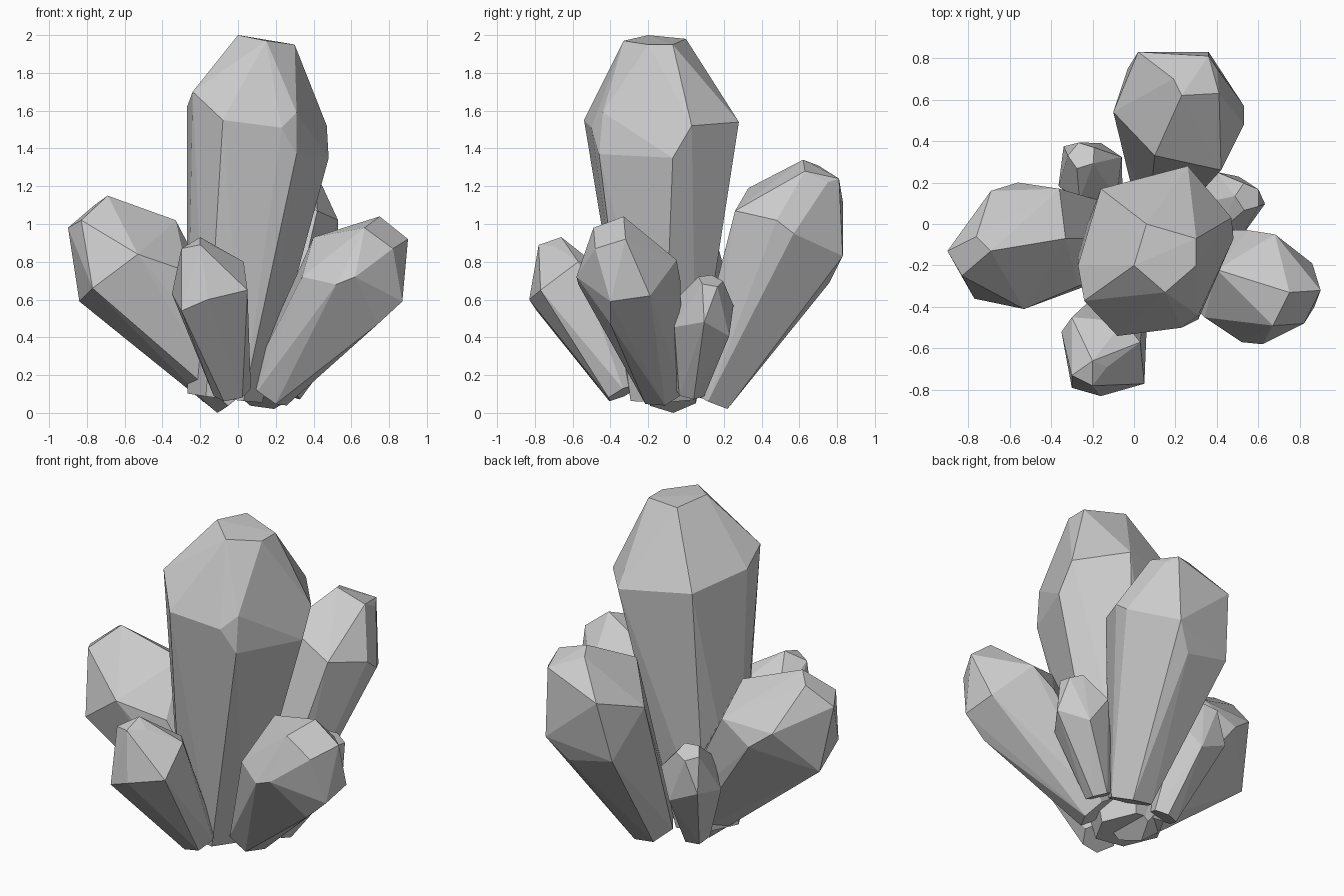
import bpy, bmesh, math
from mathutils import Vector

if "Cube" in bpy.data.objects:
    bpy.data.objects.remove(bpy.data.objects["Cube"])


def ring(centre, axis, radius, spin=0.0, sides=6, wobble=0.0):
    """Polygon of points around an axis, optionally zigzagging along it."""
    axis = Vector(axis).normalized()
    turn = Vector((0, 0, 1)).rotation_difference(axis)
    pts = []
    for i in range(sides):
        a = spin + math.tau * i / sides
        p = Vector((radius * math.cos(a), radius * math.sin(a), wobble * (-1) ** i))
        pts.append(Vector(centre) + turn @ p)
    return pts


def crystal(name, base, radius, shoulder, tip, spin=0.0):
    """Faceted crystal: narrow root, wide shoulder, small cut tip."""
    mid = sum((Vector(p) for p in tip), Vector()) / len(tip)
    axis = mid - Vector(base)
    pts = ring(base, axis, radius, spin) + list(shoulder) + list(tip)
    bm = bmesh.new()
    for p in pts:
        bm.verts.new(p)
    res = bmesh.ops.convex_hull(bm, input=bm.verts)
    inner = {v for v in res["geom_interior"] + res["geom_unused"]
             if isinstance(v, bmesh.types.BMVert)}
    bmesh.ops.delete(bm, geom=list(inner), context='VERTS')
    bmesh.ops.dissolve_limit(bm, angle_limit=math.radians(3),
                             verts=bm.verts, edges=bm.edges)
    bmesh.ops.recalc_face_normals(bm, faces=bm.faces)
    me = bpy.data.meshes.new(name)
    bm.to_mesh(me)
    bm.free()
    bpy.context.collection.objects.link(bpy.data.objects.new(name, me))


# tall central crystal
crystal("main_crystal", (-0.07, -0.12, 0.08), 0.2,
        [(-.08, -.54, 1.55), (.23, -.5, 1.51), (.31, -.44, 1.59), (.31, -.46, 1.37),
         (.48, -.07, 1.35), (.47, .03, 1.52), (.26, .28, 1.54), (-.16, .17, 1.58),
         (-.27, -.2, 1.62), (-.24, -.37, 1.7)],
        [(0, -.2, 2.0), (.06, 0, 1.98), (.3, -.07, 1.95), (.3, -.2, 1.95), (.15, -.33, 1.97)])

# leaning crystals around it
crystal("back_crystal", (0.13, 0.12, 0.08), 0.13,
        [(.02, .83, 1.12), (.36, .83, .83), (.53, .57, .95), (.53, .48, 1.02),
         (.42, .26, 1.07), (.1, .33, 1.19), (-.1, .54, 1.02), (-.03, .75, .75), (.25, .76, .69)],
        [(.19, .7, 1.31), (.23, .62, 1.34), (.41, .63, 1.28), (.36, .81, 1.24), (.4, .75, 1.22)])

crystal("left_crystal", (0.0, -0.07, 0.09), 0.14,
        [(-.33, -.07, 1.02), (-.36, .17, .88), (-.27, -.3, .75), (-.53, -.41, .84),
         (-.77, -.36, .66), (-.84, -.08, .59), (-.69, .16, .87), (-.56, .2, .77)],
        [(-.69, -.13, 1.15), (-.76, -.06, 1.1), (-.9, -.13, .98), (-.83, -.25, 1.02)])

crystal("right_crystal", (0.16, -0.12, 0.11), 0.12,
        [(.4, -.22, .93), (.34, -.45, .72), (.52, -.57, .68), (.62, -.58, .72),
         (.87, -.4, .59), (.74, -.4, .47), (.86, -.19, .62), (.68, -.05, .81), (.55, -.03, .7)],
        [(.75, -.33, 1.04), (.67, -.49, .98), (.82, -.48, .87), (.9, -.32, .92)])

crystal("front_crystal", (-0.03, -0.33, 0.11), 0.1,
        [(.03, -.57, .8), (.05, -.77, .65), (-.16, -.83, .6), (-.3, -.79, .54),
         (-.35, -.52, .63), (-.3, -.45, .72), (-.05, -.47, .78)],
        [(-.2, -.66, .93), (-.13, -.69, .88), (-.2, -.78, .89), (-.3, -.73, .87)])

# two small crystals tucked in behind
for name, base, top, spin in (
        ("small_right_crystal", (.26, .02, .11), (.55, .13, .7), .0),
        ("small_back_crystal", (-.13, .09, .09), (-.25, .33, .71), .3)):
    axis = Vector(top) - Vector(base)
    shoulder = ring(Vector(base) + axis * 0.68, axis, 0.17, spin, 6, 0.05)
    crystal(name, base, 0.08, shoulder, ring(top, axis, 0.07, 0.6, 5), 0.3)

# settle the cluster on the ground: the lowest roots touch z = 0
low = min(v.co.z for o in bpy.data.objects for v in o.data.vertices)
for o in bpy.data.objects:
    for v in o.data.vertices:
        if v.co.z < 0.2:
            v.co.z -= low
